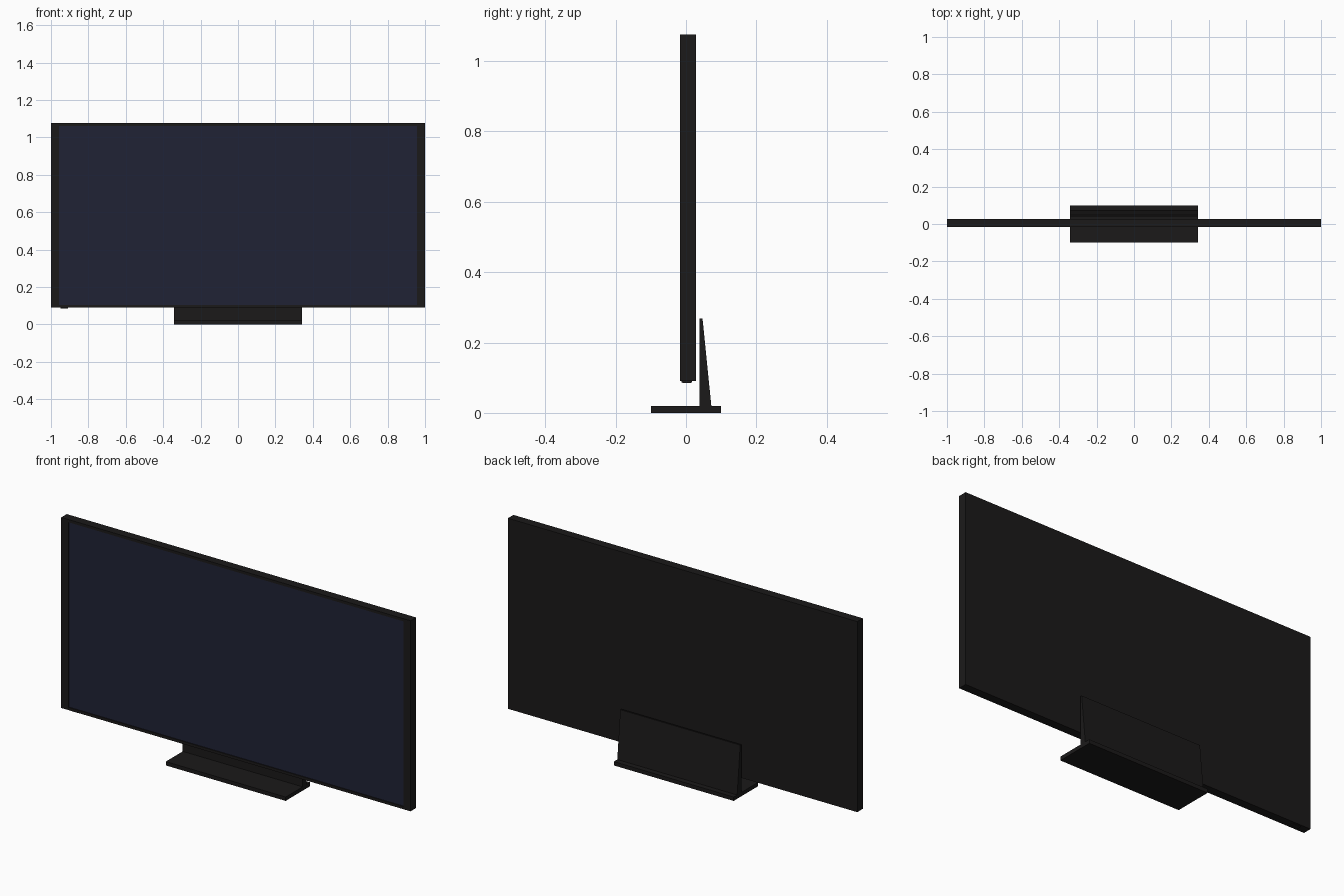
import bpy, bmesh

if "Cube" in bpy.data.objects:
    bpy.data.objects.remove(bpy.data.objects["Cube"])


def material(name, rgb):
    m = bpy.data.materials.new(name)
    m.diffuse_color = (*rgb, 1)
    m.use_nodes = True
    m.node_tree.nodes["Principled BSDF"].inputs["Base Color"].default_value = m.diffuse_color
    return m


BLACK = material("black_plastic", (0.011, 0.010, 0.010))
GLASS = material("dark_screen", (0.014, 0.016, 0.035))


def finish(name, bm, mat):
    bmesh.ops.recalc_face_normals(bm, faces=bm.faces)
    mesh = bpy.data.meshes.new(name)
    bm.to_mesh(mesh)
    bm.free()
    mesh.materials.append(mat)
    ob = bpy.data.objects.new(name, mesh)
    bpy.context.collection.objects.link(ob)
    return ob


def prism(name, profile, x0, x1, mat):
    """Extrude a (y, z) profile along x."""
    bm = bmesh.new()
    face = bm.faces.new([bm.verts.new((x0, y, z)) for y, z in profile])
    new = bmesh.ops.extrude_face_region(bm, geom=[face])["geom"]
    verts = [v for v in new if isinstance(v, bmesh.types.BMVert)]
    bmesh.ops.translate(bm, verts=verts, vec=(x1 - x0, 0, 0))
    return finish(name, bm, mat)


def slab(y0, y1, z0, z1):
    return [(y0, z0), (y1, z0), (y1, z1), (y0, z1)]


# Panel housing with a shallow recess in the front for the screen
panel = prism("panel_housing", slab(-0.017, 0.028, 0.09, 1.076), -1, 1, BLACK)
panel.data.materials.append(GLASS)
bm = bmesh.new()
bm.from_mesh(panel.data)
bm.normal_update()
front = min(bm.faces, key=lambda f: f.calc_center_median().y)
bmesh.ops.inset_individual(bm, faces=[front], thickness=0.02)
for v in front.verts:
    v.co.x = 0.958 if v.co.x > 0 else -0.958
rim = bmesh.ops.extrude_discrete_faces(bm, faces=[front])["faces"][0]
for v in rim.verts:
    v.co.y += 0.004
rim.material_index = 1
bm.to_mesh(panel.data)
bm.free()

# Small sensor bump under the lower left corner
prism("sensor", [(-0.013, 0.092), (-0.013, 0.087), (-0.008, 0.085),
                 (0.012, 0.085), (0.017, 0.087), (0.017, 0.092)],
      -0.95, -0.908, BLACK)

# Stand: flat foot and tapered upright behind the panel
prism("stand_foot", slab(-0.1, 0.1, 0, 0.02), -0.343, 0.343, BLACK)
prism("stand_upright", [(0.038, 0.02), (0.072, 0.02), (0.047, 0.268), (0.038, 0.268)],
      -0.343, 0.343, BLACK)
